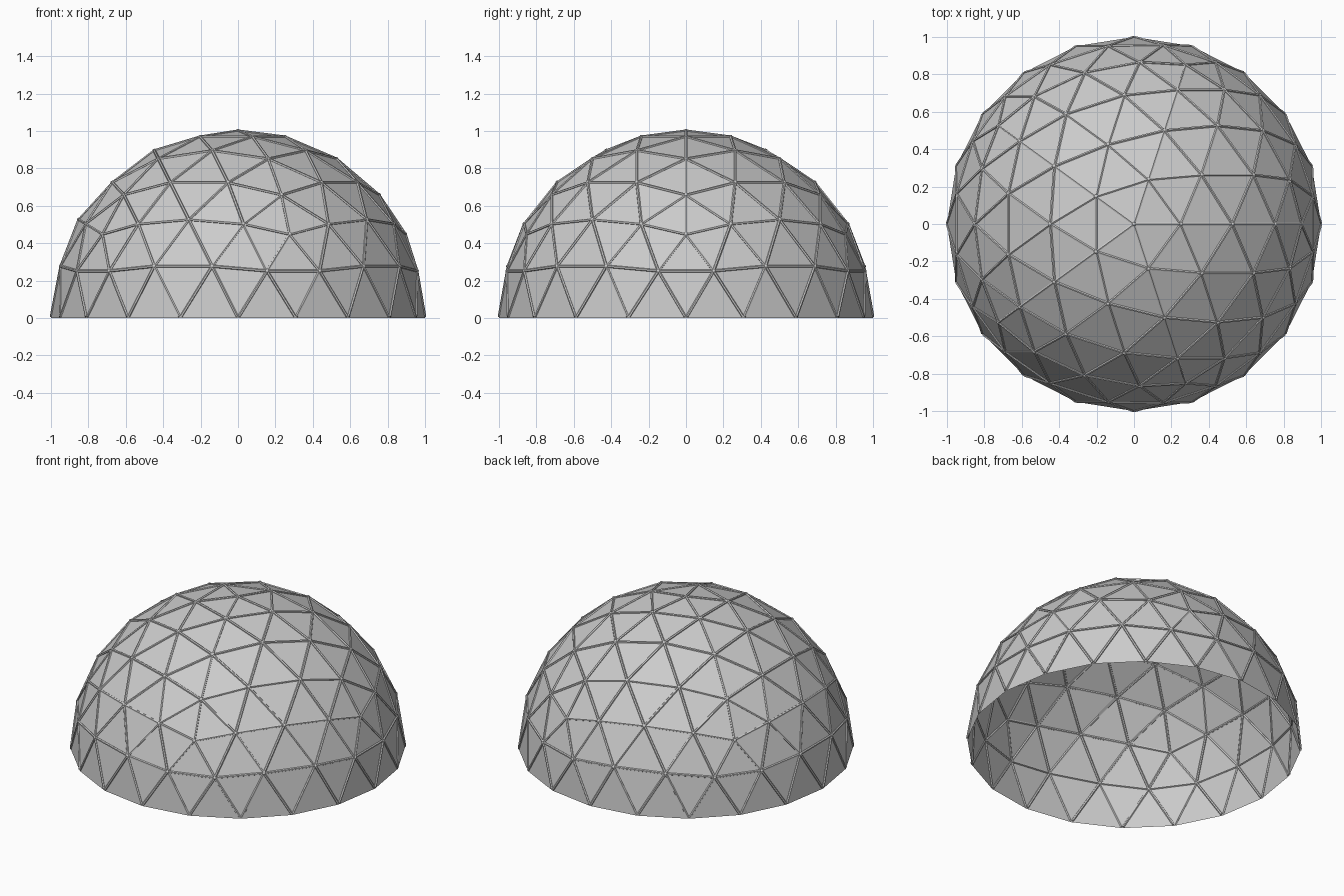
import bpy, bmesh, math
from mathutils import Vector, Matrix

if "Cube" in bpy.data.objects:
    bpy.data.objects.remove(bpy.data.objects["Cube"])

FREQ = 4          # subdivisions per icosahedron edge
STRUT_R = 0.008
HUB_R = 0.011


def ring(k, offset, z):
    a = math.radians(72 * k + offset)
    r = 2 / math.sqrt(5)
    return Vector((r * math.cos(a), r * math.sin(a), z))


def add_object(name, bm):
    mesh = bpy.data.meshes.new(name)
    bm.to_mesh(mesh)
    bm.free()
    obj = bpy.data.objects.new(name, mesh)
    bpy.context.collection.objects.link(obj)
    return obj


# Upper icosahedron faces: cap plus the middle band
h = 1 / math.sqrt(5)
top = Vector((0, 0, 1))
up = [ring(k, 0, h) for k in range(5)]
low = [ring(k, 36, -h) for k in range(5)]
big_faces = []
for k in range(5):
    n = (k + 1) % 5
    big_faces += [(top, up[k], up[n]), (up[k], low[k], up[n]), (low[k], low[n], up[n])]

# Panels: subdivide, project to the sphere, keep the half above the ground
panels = bmesh.new()


def panel(points):
    if min(p.z for p in points) > -1e-4:
        panels.faces.new([panels.verts.new(p.normalized()) for p in points])


for a, b, c in big_faces:
    def grid(i, j):
        return a + (b - a) * i / FREQ + (c - a) * j / FREQ
    for i in range(FREQ):
        for j in range(FREQ - i):
            panel([grid(i, j), grid(i + 1, j), grid(i, j + 1)])
            if i + j < FREQ - 1:
                panel([grid(i + 1, j), grid(i + 1, j + 1), grid(i, j + 1)])
bmesh.ops.remove_doubles(panels, verts=panels.verts[:], dist=1e-4)
bmesh.ops.recalc_face_normals(panels, faces=panels.faces[:])

# Struts along every inner edge, hubs at every inner joint
struts = bmesh.new()
hubs = bmesh.new()
for e in panels.edges:
    if e.is_boundary:
        continue
    p, q = e.verts[0].co.copy(), e.verts[1].co.copy()
    d = (q - p).normalized()
    if p.z < 0.01:
        p += d * 0.01
    if q.z < 0.01:
        q -= d * 0.01
    m = Matrix.Translation((p + q) / 2) @ d.to_track_quat('Z', 'Y').to_matrix().to_4x4()
    bmesh.ops.create_cone(struts, cap_ends=True, segments=6, radius1=STRUT_R,
                          radius2=STRUT_R, depth=(q - p).length, matrix=m)
for v in panels.verts:
    if not v.is_boundary:
        bmesh.ops.create_icosphere(hubs, subdivisions=2, radius=HUB_R,
                                   matrix=Matrix.Translation(v.co))
for f in hubs.faces:
    f.smooth = True

add_object("dome_panels", panels)
add_object("dome_struts", struts)
add_object("dome_hubs", hubs)
